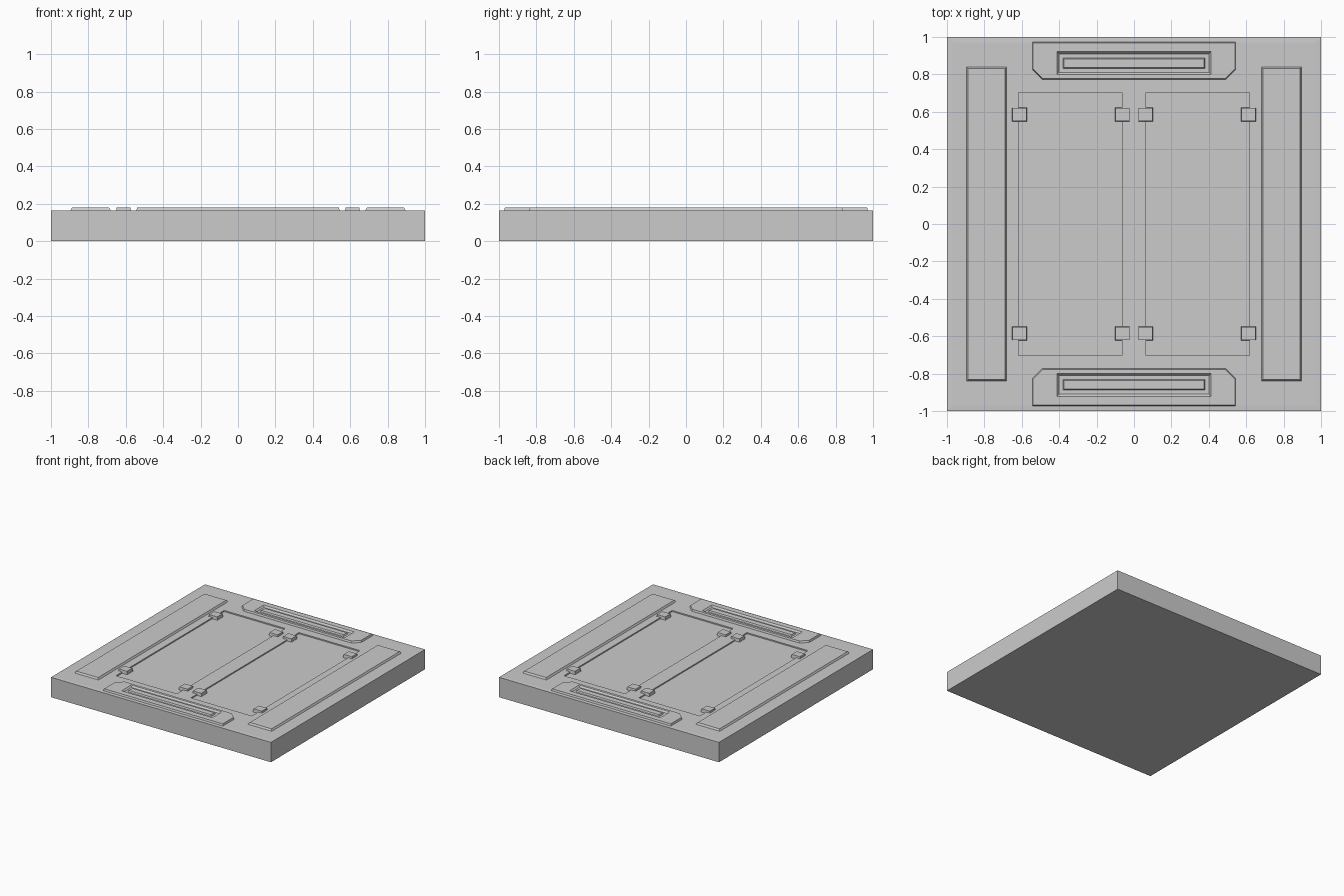
import bpy, bmesh

if "Cube" in bpy.data.objects:
    bpy.data.objects.remove(bpy.data.objects["Cube"])


def prism(name, outline, z0, z1, inset=0.0):
    """Closed prism over an outline, with the top pulled in by inset."""
    xs, ys = [p[0] for p in outline], [p[1] for p in outline]
    cx, cy = (min(xs) + max(xs)) / 2, (min(ys) + max(ys)) / 2
    fx = 1 - 2 * inset / (max(xs) - min(xs))
    fy = 1 - 2 * inset / (max(ys) - min(ys))
    bm = bmesh.new()
    low = [bm.verts.new((x, y, z0)) for x, y in outline]
    top = [bm.verts.new((cx + (x - cx) * fx, cy + (y - cy) * fy, z1)) for x, y in outline]
    bm.faces.new(low)
    bm.faces.new(top)
    n = len(outline)
    for i in range(n):
        j = (i + 1) % n
        bm.faces.new((low[i], low[j], top[j], top[i]))
    bmesh.ops.recalc_face_normals(bm, faces=bm.faces)
    mesh = bpy.data.meshes.new(name)
    bm.to_mesh(mesh)
    bm.free()
    obj = bpy.data.objects.new(name, mesh)
    bpy.context.collection.objects.link(obj)
    return obj


def rect(cx, cy, hx, hy):
    return [(cx - hx, cy - hy), (cx + hx, cy - hy), (cx + hx, cy + hy), (cx - hx, cy + hy)]


def carve(obj, cutter):
    """Subtract a cutter and remove it."""
    cutter.hide_render = True
    mod = obj.modifiers.new("recess", 'BOOLEAN')
    mod.operation = 'DIFFERENCE'
    mod.solver = 'EXACT'
    mod.object = cutter
    bpy.context.view_layer.objects.active = obj
    bpy.ops.object.modifier_apply(modifier=mod.name)
    bpy.data.objects.remove(cutter)


FLOOR, TOP = 0.165, 0.18

# Floor slab with a very shallow crown towards its rim
slab = prism("floor_slab", rect(0, 0, 1, 1), 0, 0.163)
bm = bmesh.new()
bm.from_mesh(slab.data)
cap = [f for f in bm.faces if f.normal.z > 0.9]
bmesh.ops.inset_region(bm, faces=cap, thickness=0.04)
for v in cap[0].verts:
    v.co.z = FLOOR
bm.to_mesh(slab.data)
bm.free()

# Two sunken hatch panels in the middle
for s in (-1, 1):
    carve(slab, prism("hatch_cutter", rect(s * 0.34, 0, 0.277, 0.702), FLOOR - 0.01, 0.3))

for s in (-1, 1):
    # Long raised strip along each side
    prism("side_strip", rect(s * 0.788, 0, 0.11, 0.843), FLOOR - 0.005, TOP, 0.011)

    # End plate with two cut corners, a framed slot and a bar in it
    shape = [(-0.545, 0.974), (-0.545, 0.825), (-0.492, 0.772),
             (0.492, 0.772), (0.545, 0.825), (0.545, 0.974)]
    plate = prism("end_plate", [(x, s * y) for x, y in shape], FLOOR - 0.005, TOP, 0.006)
    carve(plate, prism("slot_cutter", rect(0, s * 0.86, 0.401, 0.05), FLOOR + 0.002, TOP + 0.001, -0.012))
    prism("slot_bar", rect(0, s * 0.86, 0.381, 0.031), FLOOR - 0.003, TOP - 0.002, 0.008)

    # Clamps on the long edges of the hatches
    for x in (-0.612, -0.062, 0.062, 0.612):
        prism("hatch_clamp", rect(x, s * 0.585, 0.041, 0.038), FLOOR - 0.012, TOP, 0.004)
